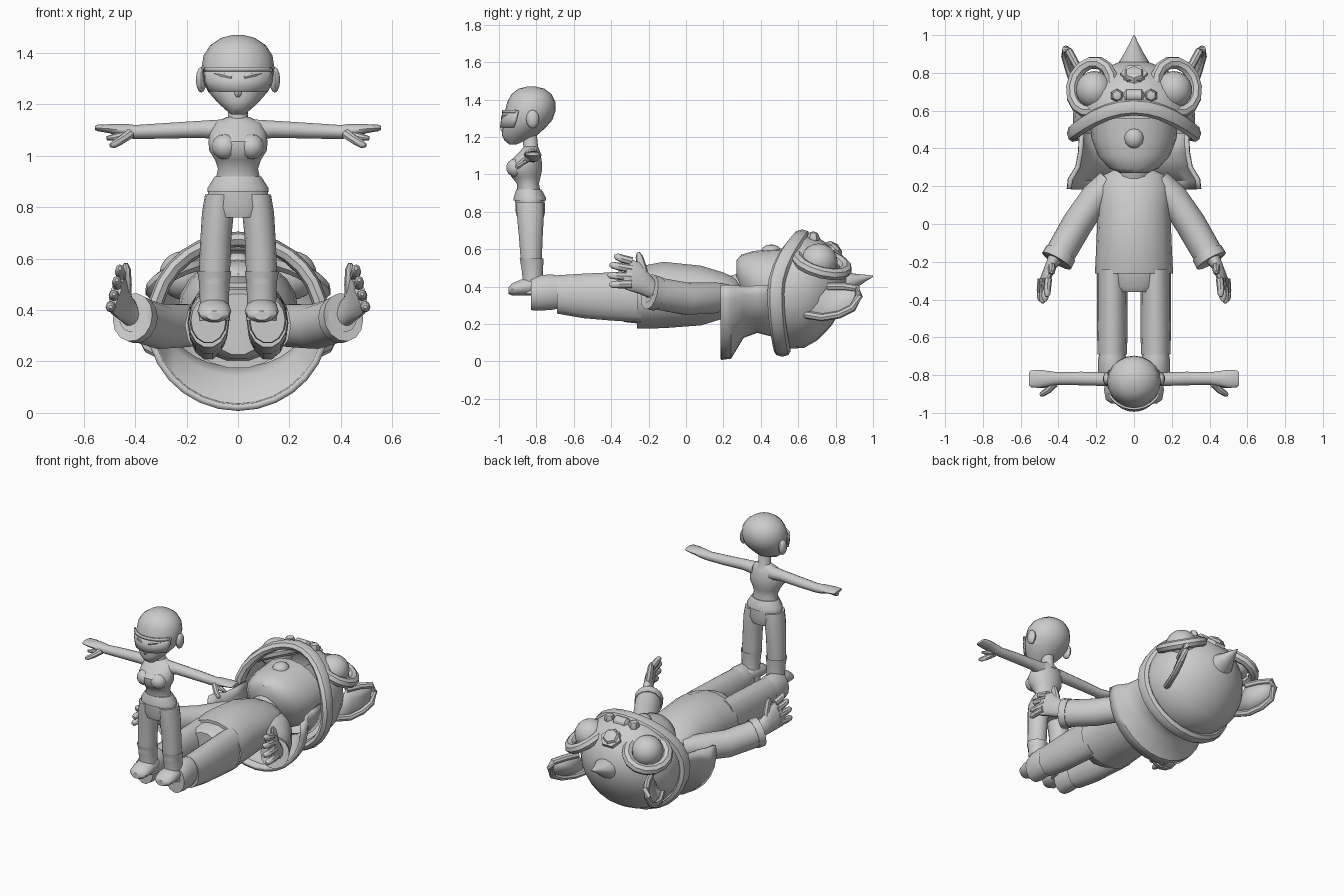
import bpy, bmesh, math
from mathutils import Vector, Matrix

grey = bpy.data.materials.new("light_grey")
grey.diffuse_color = (0.6, 0.6, 0.6, 1)


def finish(name, bm, mirror=False, thick=0):
    bmesh.ops.recalc_face_normals(bm, faces=bm.faces)
    me = bpy.data.meshes.new(name)
    bm.to_mesh(me)
    bm.free()
    me.materials.append(grey)
    ob = bpy.data.objects.new(name, me)
    bpy.context.collection.objects.link(ob)
    if thick:
        m = ob.modifiers.new("shell", 'SOLIDIFY')
        m.thickness, m.offset = thick, 0
    if mirror:
        ob.modifiers.new("mirror", 'MIRROR')
    return ob


def loft(name, rows, normal=None, side=(1, 0, 0), n=14, arc=None, closed=False,
         cap=True, mirror=False, thick=0, warp=None):
    """Skin elliptical rings (x, y, z, radius along side, other radius)."""
    bm = bmesh.new()
    rings, k = [], len(rows)
    for i, (x, y, z, ra, rb) in enumerate(rows):
        if normal:
            t = Vector(normal)
        else:
            a = rows[(i - 1) % k] if closed else rows[max(i - 1, 0)]
            b = rows[(i + 1) % k] if closed else rows[min(i + 1, k - 1)]
            t = (Vector(b[:3]) - Vector(a[:3])).normalized()
        u = Vector(side)
        u = (u - t * u.dot(t)).normalized()
        v = t.cross(u)
        a0, a1 = arc or (0, 360)
        cnt = n + 1 if arc else n
        ring = []
        for j in range(cnt):
            th = math.radians(a0 + (a1 - a0) * j / n)
            p = Vector((x, y, z)) + u * ra * math.cos(th) + v * rb * math.sin(th)
            ring.append(bm.verts.new(warp(p) if warp else p))
        rings.append(ring)
    pairs = list(zip(rings, rings[1:])) + ([(rings[-1], rings[0])] if closed else [])
    for r, s in pairs:
        for j in range(n):
            q = (j + 1) % len(r)
            bm.faces.new((r[j], r[q], s[q], s[j]))
    if cap and not closed and not arc:
        bm.faces.new(rings[0])
        bm.faces.new(rings[-1])
    return finish(name, bm, mirror, thick)


def ball(name, c, r, mirror=False, seg=14, rot=None):
    bm = bmesh.new()
    mat = Matrix.Translation(c) @ (rot or Matrix()) @ Matrix.Diagonal((*r, 1))
    bmesh.ops.create_uvsphere(bm, u_segments=seg, v_segments=max(4, seg // 2 + 1), radius=1, matrix=mat)
    return finish(name, bm, mirror)


def vert_rows(rows, x=0):
    return [(x, y, z, rx, ry) for z, y, rx, ry in rows]


def long_rows(rows, x=0):
    return [(x, y, z, rx, rz) for y, z, rx, rz in rows]


Z, Y = (0, 0, 1), (0, 1, 0)

# ---- standing figure: head, face and neck
head = [(1.16, -.925, .025, .02), (1.18, -.915, .05, .055), (1.21, -.89, .082, .095),
        (1.25, -.865, .117, .115), (1.29, -.845, .136, .13), (1.34, -.832, .142, .135),
        (1.39, -.827, .134, .128), (1.43, -.826, .108, .106), (1.458, -.826, .066, .068),
        (1.47, -.826, .02, .02)]
loft("standing_head", vert_rows(head), Z, n=20)
mask = [(z, y - .004, rx + .005, ry + .006) for z, y, rx, ry in head[3:6]]
loft("face_mask", vert_rows(mask), Z, n=12, arc=(205, 335), thick=.009)
loft("mask_brow", vert_rows([(1.328, -.838, .146, .14), (1.345, -.836, .148, .142)]),
     Z, n=12, arc=(210, 330), thick=.012)
loft("brow_slit", [(.025, -.985, 1.305, .005, .006), (.06, -.972, 1.315, .007, .009),
                   (.095, -.945, 1.32, .005, .006)], side=Y, n=6, mirror=True)
ball("standing_nose", (0, -.975, 1.245), (.016, .018, .02), seg=8)
ball("standing_ear", (.143, -.82, 1.295), (.022, .035, .05), True, 10)
loft("standing_neck", vert_rows([(1.11, -.825, .06, .05), (1.15, -.83, .038, .04), (1.23, -.84, .038, .042)]), Z)

# ---- standing torso, belt and hips
loft("standing_torso", vert_rows([
    (.90, -.84, .088, .065), (.95, -.845, .078, .06), (.985, -.855, .09, .078),
    (1.02, -.863, .112, .094), (1.055, -.862, .115, .094), (1.09, -.848, .11, .075),
    (1.125, -.835, .095, .052), (1.15, -.83, .045, .035)]), Z, n=18)
ball("bust", (.05, -.91, 1.035), (.052, .052, .05), True, 12)
loft("belt", vert_rows([(.86, -.835, .12, .088), (.875, -.835, .118, .088), (.92, -.84, .09, .068)]), Z, n=18)
loft("standing_hips", vert_rows([(.76, -.832, .09, .07), (.80, -.832, .128, .08),
                                 (.87, -.835, .114, .08)]), Z, n=18)
loft("standing_leg", [(.092, -.828, .50, .055, .056), (.09, -.828, .58, .061, .06), (.086, -.83, .68, .06, .066),
                      (.078, -.832, .78, .062, .074), (.07, -.835, .85, .058, .074)], Z, mirror=True)

# ---- boots
loft("boot_shaft", [(.092, -.815, .36, .062, .06), (.092, -.818, .43, .056, .056),
                    (.092, -.822, .51, .06, .06), (.092, -.825, .55, .066, .066),
                    (.092, -.825, .535, .055, .055)], Z, mirror=True)
loft("boot_foot", [(.092, -.755, .40, .045, .045), (.092, -.80, .405, .062, .054),
                   (.092, -.88, .395, .066, .044), (.092, -.93, .385, .058, .033),
                   (.092, -.95, .378, .03, .018)], Y, mirror=True)

# ---- standing arms and hands, stretched sideways
loft("standing_arm", [(.06, -.825, 1.10, .042, .042), (.14, -.822, 1.103, .036, .034),
                      (.28, -.818, 1.097, .036, .031), (.40, -.818, 1.092, .033, .028),
                      (.44, -.818, 1.097, .038, .028), (.50, -.82, 1.105, .048, .018),
                      (.545, -.82, 1.108, .045, .013), (.556, -.82, 1.108, .035, .008)],
     (1, 0, 0), Y, mirror=True)
loft("standing_thumb", [(.42, -.845, 1.085, .02, .02), (.455, -.88, 1.06, .017, .018),
                        (.485, -.9, 1.043, .015, .015), (.497, -.907, 1.04, .007, .007)],
     side=Z, n=8, mirror=True)
loft("standing_finger", [(.43, -.84, 1.085, .016, .016), (.48, -.855, 1.072, .014, .014),
                         (.51, -.86, 1.068, .008, .008)], side=Z, n=8, mirror=True)

# ---- lying figure: legs, shoes and torso
loft("lying_leg", long_rows([(-.69, .358, .078, .105), (-.55, .35, .081, .122), (-.40, .347, .08, .132),
                             (-.24, .345, .08, .14)], .115), Y, mirror=True)
loft("shoe", long_rows([(-.64, .37, .06, .08), (-.72, .37, .076, .098), (-.80, .365, .074, .096),
                        (-.83, .36, .068, .088)], .115), Y, mirror=True)
loft("lying_pelvis", long_rows([(-.36, .345, .12, .12), (-.33, .345, .17, .138), (-.24, .345, .192, .148)]), Y)
loft("shirt", long_rows([(-.262, .34, .195, .155), (-.262, .34, .207, .168), (-.12, .355, .2, .18),
                         (.08, .352, .192, .162), (.20, .352, .192, .125), (.26, .36, .16, .09),
                         (.29, .37, .10, .065)]), Y, n=18)
loft("lying_neck", long_rows([(.24, .38, .09, .08), (.36, .40, .1, .1)]), Y)

# ---- lying arms, cuffs and hands
loft("sleeve", [(.13, .235, .35, .06, .06), (.20, .15, .34, .078, .085), (.30, 0, .335, .082, .088),
                (.395, -.165, .365, .08, .088), (.408, -.19, .37, .08, .088), (.405, -.185, .37, .06, .065)],
     mirror=True)
loft("cuff", [(.388, -.155, .362, .086, .094), (.41, -.195, .372, .088, .096), (.408, -.19, .37, .055, .06)],
     mirror=True)
loft("palm", [(.41, -.17, .375, .042, .045), (.44, -.22, .41, .03, .06), (.465, -.28, .455, .028, .085),
              (.475, -.325, .475, .02, .08)], side=(1, 0, .3), mirror=True)
for i, (y, z) in enumerate([(-.41, .41), (-.42, .46), (-.41, .515), (-.385, .56)]):
    z0 = .415 + .04 * i
    x0 = .495 - .012 * i
    loft(f"finger_{i + 1}", [(x0 - .005, -.29, z0, .021, .023), (x0, (-.29 + y) / 2, (z0 + z) / 2, .02, .022),
                             (x0, y + .015, z, .017, .018), (x0, y, z + .002, .007, .007)], n=8, mirror=True)
loft("lying_thumb", [(.44, -.22, .43, .024, .026), (.435, -.235, .50, .022, .026),
                     (.435, -.25, .56, .018, .02), (.437, -.255, .582, .008, .008)], n=8, mirror=True)

# ---- lying head
loft("lying_face", long_rows([(.27, .485, .07, .055), (.295, .465, .13, .105), (.36, .425, .19, .165),
                              (.45, .4, .225, .2), (.56, .4, .235, .205)]), Y, n=20)
ball("lying_nose", (0, .455, .585), (.052, .056, .04), seg=12)


# ---- hood dome with a slanted opening, its rim and the neck flap
def rim_y(s):
    return .48 + (.14 if s > 0 else .035) * s * s


def slant(p):
    s = max(-1, min(1, (p.z - .365) / .31))
    p.y = max(p.y, rim_y(s))
    return p


loft("hood_dome", long_rows([(.48, .37, .31, .295), (.55, .375, .318, .302), (.63, .38, .313, .302),
                             (.70, .39, .285, .272), (.77, .40, .228, .21), (.82, .41, .155, .14),
                             (.85, .415, .08, .07), (.858, .42, .01, .01)]),
     Y, n=24, cap=False, thick=.012, warp=slant)
rim = []
for i in range(28):
    a = math.tau * i / 28
    c, s = math.cos(a), math.sin(a)
    rim.append((.325 * c, rim_y(s), .365 + .31 * s, .045, .03))
loft("hood_rim", rim, side=Y, n=8, closed=True)
loft("neck_flap", long_rows([(.185, .36, .345, .34), (.235, .36, .34, .335), (.30, .37, .30, .235),
                             (.38, .375, .285, .21), (.48, .38, .28, .24)]),
     Y, n=16, arc=(-8, 188), thick=.025)

# ---- hood eyes with thick lids
eye_n = Vector((.42, .25, .87)).normalized()
eu = eye_n.cross(Vector(Y)).normalized()
ev = eye_n.cross(eu)
ball("hood_eye", (.21, .71, .535), (.098, .1, .095), True, 18)
lid = []
for i in range(14):
    a = math.tau * i / 14
    p = Vector((.222, .725, .525)) + eu * .118 * math.cos(a) + ev * .135 * math.sin(a)
    lid.append((*p, .032, .034))
loft("eye_lid", lid, side=eye_n, n=8, closed=True, mirror=True)

# ---- hood ears: cupped leaf with a tube edge
edge = [(.27, .64, .25), (.315, .73, .235), (.345, .82, .25), (.365, .89, .285), (.36, .925, .35),
        (.345, .915, .39), (.31, .85, .40), (.27, .76, .40)]
loft("ear_edge", [(*p, .021, .021) for p in edge], side=Z, n=8, mirror=True)
bm = bmesh.new()
vs = [bm.verts.new(p) for p in edge]
hub = bm.verts.new((.285, .80, .32))
for a, b in zip(vs, vs[1:] + vs[:1]):
    bm.faces.new((a, b, hub))
finish("ear_cup", bm, True, .012)

# ---- horn and forehead ornaments
loft("horn", long_rows([(.80, .40, .085, .08), (.86, .415, .078, .062), (.91, .43, .048, .038),
                        (.96, .445, .022, .018), (1.0, .455, .003, .003)]), Y, n=12)
ball("bead", (.09, .68, .66), (.036, .036, .036), True, 6)
loft("bead_bar", [(-.055, .68, .66, .012, .012), (-.04, .68, .66, .033, .033), (.04, .68, .66, .033, .033),
                  (.055, .68, .66, .012, .012)], (1, 0, 0), Y, n=10)
tilt = Matrix.Rotation(math.radians(-42), 4, 'X')
ball("forehead_gem", (0, .785, .595), (.065, .06, .04), seg=6, rot=tilt)
loft("gem_setting", [(0, .775, .57, .075, .065), (0, .80, .60, .07, .06)], (0, .67, .74), n=6)

# ---- smooth shading with crisp edges
for ob in bpy.data.objects:
    ob.select_set(True)
    bpy.context.view_layer.objects.active = ob
bpy.ops.object.shade_smooth_by_angle(angle=math.radians(40))
